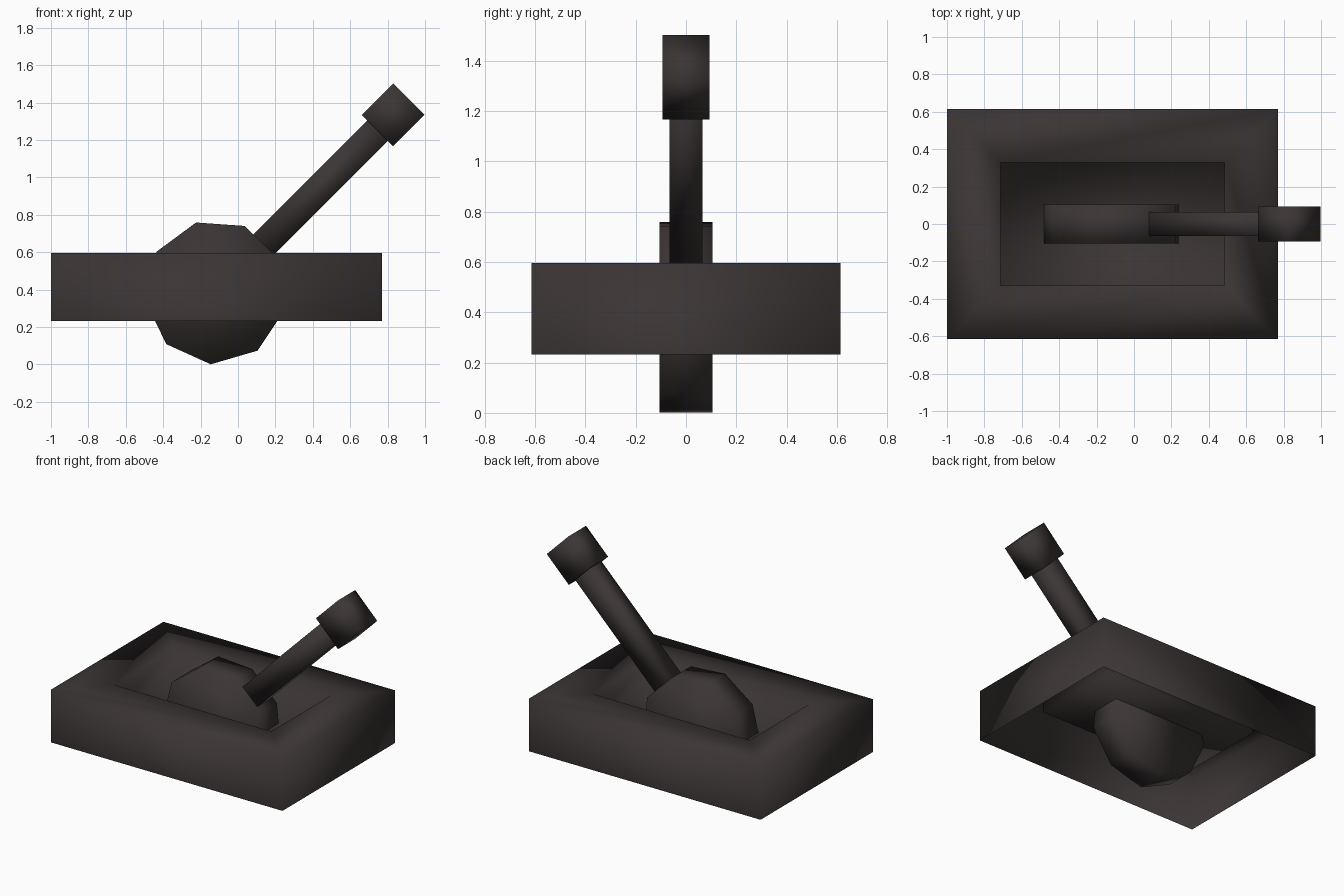
import bpy, bmesh, math
from mathutils import Matrix, Vector

if "Cube" in bpy.data.objects:
    bpy.data.objects.remove(bpy.data.objects["Cube"])

dark = bpy.data.materials.new("dark brown iron")
dark.diffuse_color = (0.044, 0.035, 0.035, 1)
dark.use_nodes = True
dark.node_tree.nodes["Principled BSDF"].inputs["Base Color"].default_value = dark.diffuse_color


def finish(bm, name):
    """Turn a bmesh into a smooth-shaded object."""
    for f in bm.faces:
        f.smooth = True
    me = bpy.data.meshes.new(name)
    bm.to_mesh(me)
    bm.free()
    me.materials.append(dark)
    ob = bpy.data.objects.new(name, me)
    bpy.context.collection.objects.link(ob)
    return ob


def box(name, centre, size, tilt=0.0):
    """Box with its long axis on local z, tilted about y."""
    bm = bmesh.new()
    m = (Matrix.Translation(centre) @ Matrix.Rotation(tilt, 4, 'Y')
         @ Matrix.Diagonal((*size, 1)))
    bmesh.ops.create_cube(bm, size=1, matrix=m)
    return finish(bm, name)


def extruded_verts(bm, faces):
    """Extrude faces, dropping the originals, and return the new vertices."""
    ext = bmesh.ops.extrude_face_region(bm, geom=faces)
    bmesh.ops.delete(bm, geom=[f for f in faces if f.is_valid], context='FACES_ONLY')
    return [g for g in ext["geom"] if isinstance(g, bmesh.types.BMVert)]


# Base: open-bottomed shell with a rectangular pit sunk into its top
bm = bmesh.new()
bmesh.ops.create_cube(bm, size=1, matrix=Matrix.Translation((-0.115, 0, 0.414))
                      @ Matrix.Diagonal((1.77, 1.228, 0.364, 1)))
bm.normal_update()
bottom = [f for f in bm.faces if f.normal.z < -0.9]
bmesh.ops.delete(bm, geom=bottom, context='FACES_ONLY')
top = [f for f in bm.faces if f.normal.z > 0.9]
bmesh.ops.inset_region(bm, faces=top, thickness=0.286,
                       use_boundary=True, use_even_offset=True)
for v in extruded_verts(bm, top):
    v.co.z = 0.42
finish(bm, "base_shell")

# Pivot wheel: nine-sided disc standing upright through the pit floor
bm = bmesh.new()
ring = []
for i in range(9):
    a = math.radians(266 + 40 * i)
    ring.append(bm.verts.new((-0.119 + 0.381 * math.cos(a), -0.105,
                              0.387 + 0.387 * math.sin(a))))
face = bm.faces.new(ring)
ext = bmesh.ops.extrude_face_region(bm, geom=[face], use_keep_orig=True)
bmesh.ops.translate(bm, vec=(0, 0.21, 0),
                    verts=[g for g in ext["geom"] if isinstance(g, bmesh.types.BMVert)])
bmesh.ops.recalc_face_normals(bm, faces=bm.faces)
finish(bm, "pivot_wheel")

# Lever arm and square grip, leaning 45 degrees to the right
tilt = math.radians(45)
start, end = Vector((0.135, 0, 0.64)), Vector((0.75, 0, 1.255))
box("lever_arm", (start + end) / 2, (0.155, 0.13, (end - start).length), tilt)
box("lever_grip", (0.83, 0, 1.335), (0.238, 0.188, 0.238), tilt)
